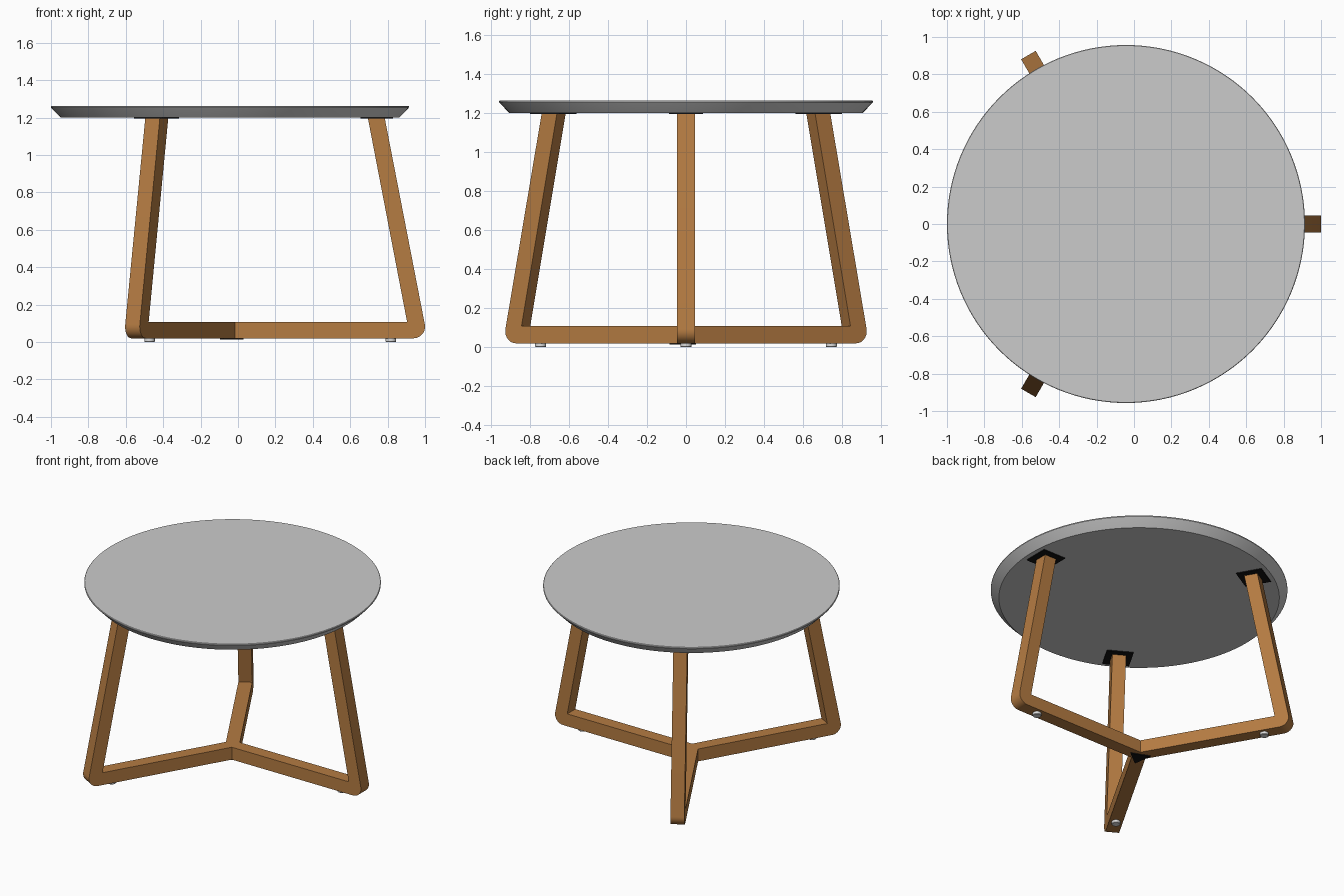
import bpy, bmesh, math
from mathutils import Matrix, Vector

if "Cube" in bpy.data.objects:
    bpy.data.objects.remove(bpy.data.objects["Cube"])

CX = -0.043          # axis of the round top and the three-way base
LEG_W = 0.09


def material(name, rgb):
    m = bpy.data.materials.new(name)
    m.diffuse_color = (*rgb, 1)
    m.use_nodes = True
    m.node_tree.nodes["Principled BSDF"].inputs["Base Color"].default_value = m.diffuse_color
    return m


wood = material("warm wood", (0.46, 0.20, 0.055))
grey = material("light grey top", (0.60, 0.60, 0.60))
black = material("black metal", (0.006, 0.006, 0.006))
pale = material("pale foot", (0.72, 0.72, 0.72))


def finish(name, bm, mat, matrix=Matrix(), smooth=True):
    bmesh.ops.recalc_face_normals(bm, faces=bm.faces[:])
    me = bpy.data.meshes.new(name)
    bm.to_mesh(me)
    bm.free()
    me.transform(matrix)
    me.materials.append(mat)
    ob = bpy.data.objects.new(name, me)
    bpy.context.collection.objects.link(ob)
    if smooth:
        bpy.ops.object.select_all(action='DESELECT')
        ob.select_set(True)
        bpy.context.view_layer.objects.active = ob
        bpy.ops.object.shade_smooth_by_angle(angle=math.radians(25))
    return ob


def loft(bm, rings):
    """Skin a list of equal-length closed rings and cap both ends."""
    loops = [[bm.verts.new(p) for p in ring] for ring in rings]
    n = len(loops[0])
    for a, b in zip(loops, loops[1:]):
        for i in range(n):
            j = (i + 1) % n
            bm.faces.new((a[i], a[j], b[j], b[i]))
    bm.faces.new(loops[0])
    bm.faces.new(loops[-1])


def circle(r, z, n, turn=0.0):
    return [(r * math.cos(turn + 2 * math.pi * i / n),
             r * math.sin(turn + 2 * math.pi * i / n), z) for i in range(n)]


# round top with an undercut rim
bm = bmesh.new()
loft(bm, [circle(r, z, 128) for r, z in
          ((0.905, 1.20), (0.952, 1.248), (0.957, 1.254), (0.957, 1.260), (0.954, 1.263))])
finish("table_top", bm, grey, Matrix.Translation((CX, 0, 0)))

# side profile of one floor beam with its leaning leg (radius, height)
arc = [(0.981 + 0.062 * math.cos(math.radians(a)), 0.082 + 0.062 * math.sin(math.radians(a)))
       for a in [-90 + 101 * i / 10 for i in range(11)]]
profile = [(0, 0.02)] + arc + [(0.827, 1.20), (0.737, 1.20), (0.947, 0.108), (0, 0.108)]

for k, label in enumerate(("right", "back_left", "front_left")):
    place = Matrix.Translation((CX, 0, 0)) @ Matrix.Rotation(k * 2 * math.pi / 3, 4, 'Z')

    # beam and leg, mitred where the three beams meet
    bm = bmesh.new()
    rings = []
    for y in (-LEG_W / 2, 0, LEG_W / 2):
        mitre = abs(y) / math.tan(math.radians(60))
        rings.append([(r if r > 0 else mitre, y, z) for r, z in profile])
    loft(bm, rings)
    finish(label + "_leg", bm, wood, place)

    # mounting plate under the top
    bm = bmesh.new()
    s = 0.0875
    loft(bm, [[(0.785 - s, -s, z), (0.785 + s, -s, z), (0.785 + s, s, z), (0.785 - s, s, z)]
              for z in (1.194, 1.2005)])
    finish(label + "_mounting_plate", bm, black, place, smooth=False)

    # foot pad
    bm = bmesh.new()
    loft(bm, [circle(r, z, 32) for r, z in ((0.025, 0.0), (0.028, 0.003), (0.028, 0.021))])
    finish(label + "_foot", bm, pale, place @ Matrix.Translation((0.86, 0, 0)))

# triangular joining plate below the hub
bm = bmesh.new()
loft(bm, [circle(0.079, z, 3, math.radians(8)) for z in (0.0145, 0.0205)])
finish("hub_plate", bm, black, Matrix.Translation((-0.048, -0.01, 0)), smooth=False)
